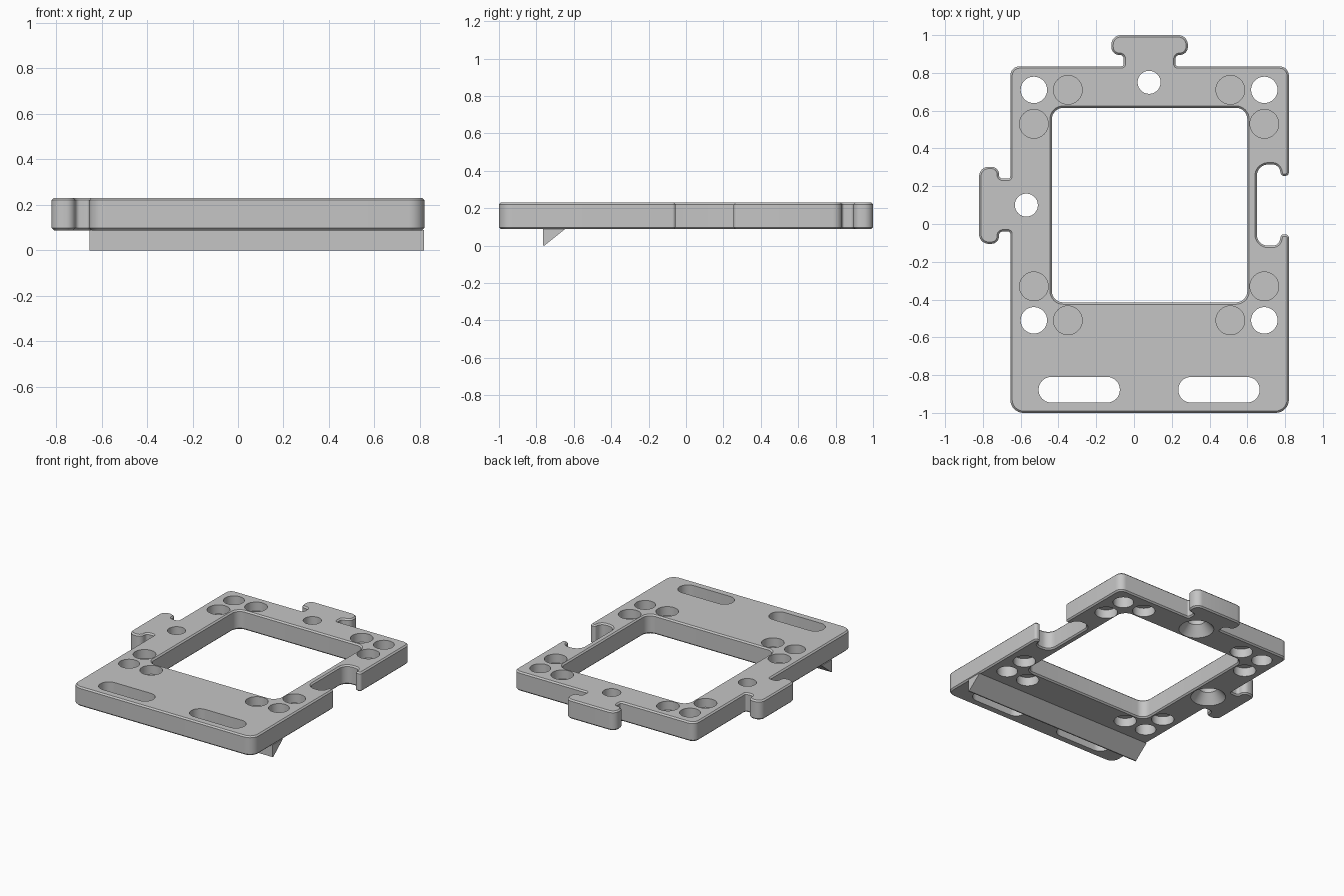
import bpy, bmesh, math
from mathutils import Vector

cube = bpy.data.objects.get("Cube")
if cube:
    bpy.data.objects.remove(cube, do_unlink=True)

grey = bpy.data.materials.new("plain grey")
grey.use_nodes = True
grey.diffuse_color = (0.56, 0.56, 0.56, 1)
grey.node_tree.nodes["Principled BSDF"].inputs["Base Color"].default_value = (0.56, 0.56, 0.56, 1)

BOTTOM, TOP, EDGE = 0.088, 0.23, 0.01


def rounded(corners, steps=8):
    """Counter-clockwise polygon with a fillet of radius r at each (x, y, r)."""
    pts = []
    for i, (x, y, r) in enumerate(corners):
        p = Vector((x, y))
        a = (Vector(corners[i - 1][:2]) - p).normalized()
        b = (Vector(corners[(i + 1) % len(corners)][:2]) - p).normalized()
        half = math.acos(a.dot(b)) / 2
        mid = p + (a + b).normalized() * (r / math.sin(half))
        start = p + a * (r / math.tan(half)) - mid
        end = p + b * (r / math.tan(half)) - mid
        t0 = math.atan2(start.y, start.x)
        turn = math.remainder(math.atan2(end.y, end.x) - t0, math.tau)
        for k in range(steps + 1):
            t = t0 + turn * k / steps
            pts.append(mid + Vector((math.cos(t), math.sin(t))) * r)
    return pts


def rectangle(x0, x1, y0, y1, r):
    return rounded([(x0, y0, r), (x1, y0, r), (x1, y1, r), (x0, y1, r)])


def circle(x, y, r, n=40):
    return [Vector((x + r * math.cos(k * math.tau / n), y + r * math.sin(k * math.tau / n)))
            for k in range(n)]


def inset(pts, d):
    """Move every point inwards by d (outwards if negative)."""
    out = []
    for i, p in enumerate(pts):
        a = (p - pts[i - 1]).normalized()
        b = (pts[(i + 1) % len(pts)] - p).normalized()
        n = Vector((-a.y, a.x)) + Vector((-b.y, b.x))
        out.append(p + n * (2 * d / n.length_squared))
    return out


def wall(bm, pts, levels):
    """Wall through copies of an outline at (z, inset) levels; returns its last ring."""
    rings = [[bm.verts.new((p.x, p.y, z)) for p in inset(pts, d)] for z, d in levels]
    for lo, hi in zip(rings, rings[1:]):
        for i in range(len(pts)):
            bm.faces.new((lo[i - 1], lo[i], hi[i], hi[i - 1]))
    return rings[-1]


def make_object(name, bm):
    bmesh.ops.recalc_face_normals(bm, faces=bm.faces)
    mesh = bpy.data.meshes.new(name)
    bm.to_mesh(mesh)
    bm.free()
    mesh.materials.append(grey)
    obj = bpy.data.objects.new(name, mesh)
    bpy.context.collection.objects.link(obj)
    return obj


# Plate outline with a locking socket on the left side and two locking tabs
outline = rounded([
    (-0.655, -1, 0.07), (0.82, -1, 0.07),
    (0.82, -0.055, 0.019), (0.78, -0.055, 0.015), (0.765, -0.115, 0.04), (0.65, -0.115, 0.06),
    (0.65, 0.315, 0.06), (0.765, 0.315, 0.04), (0.78, 0.255, 0.015), (0.82, 0.255, 0.019),
    (0.82, 0.835, 0.05),
    (0.22, 0.835, 0.012), (0.22, 0.895, 0.02), (0.285, 0.895, 0.042), (0.285, 1, 0.05),
    (-0.12, 1, 0.05), (-0.12, 0.895, 0.042), (-0.055, 0.895, 0.02), (-0.055, 0.835, 0.012),
    (-0.655, 0.835, 0.05),
    (-0.655, 0.24, 0.012), (-0.715, 0.24, 0.02), (-0.715, 0.303, 0.04), (-0.82, 0.303, 0.05),
    (-0.82, -0.105, 0.05), (-0.715, -0.105, 0.04), (-0.715, -0.04, 0.02), (-0.655, -0.04, 0.012),
])
bm = bmesh.new()
wall(bm, outline, [(BOTTOM, EDGE), (BOTTOM + EDGE, 0), (TOP - EDGE, 0), (TOP, EDGE)])

# Central window with chamfered rims
wall(bm, rectangle(-0.435, 0.6, -0.415, 0.615, 0.06),
     [(BOTTOM, -EDGE), (BOTTOM + EDGE, 0), (TOP - EDGE, 0), (TOP, -EDGE)])

# Strap slots
through = [(BOTTOM, 0), (TOP, 0)]
for x in (-0.29, 0.45):
    wall(bm, rectangle(x - 0.215, x + 0.215, -0.945, -0.81, 0.066), through)

# Corner holes, each with two pockets that are closed by a thin web halfway
web = (BOTTOM + TOP) / 2
for sx in (-1, 1):
    for sy in (-1, 1):
        x, y = 0.08 + sx * 0.61, 0.1 + sy * 0.61
        wall(bm, circle(x, y, 0.07), through)
        for px, py in ((x - sx * -0.0 - sx * 0.18, y), (x, y - sy * 0.18)):
            for face, floor in ((BOTTOM, web - 0.006), (TOP, web + 0.006)):
                bm.faces.new(wall(bm, circle(px, py, 0.076), [(face, 0), (floor, 0)]))

# Screw holes, countersunk from below
for x, y in ((0.08, 0.75), (-0.57, 0.1)):
    wall(bm, circle(x, y, 0.061), [(BOTTOM, -0.057), (BOTTOM + 0.07, 0), (TOP, 0)])

# Top and bottom faces, filled around all the openings
for z in (BOTTOM, TOP):
    rims = [e for e in bm.edges if all(abs(v.co.z - z) < 1e-5 for v in e.verts)]
    bmesh.ops.triangle_fill(bm, edges=rims, use_beauty=True, normal=(0, 0, 1))
plate = make_object("frame_plate", bm)

# Wedge-shaped hook bar under the front
bm = bmesh.new()
profile = [(-0.765, 0), (-0.757, 0), (-0.645, BOTTOM + 0.002), (-0.765, BOTTOM + 0.002)]
ends = [[bm.verts.new((x, y, z)) for y, z in profile] for x in (-0.653, 0.818)]
for i in range(4):
    bm.faces.new((ends[0][i - 1], ends[0][i], ends[1][i], ends[1][i - 1]))
for end in ends:
    bm.faces.new(end)
make_object("hook_bar", bm)

# Smooth the round walls, keep the edges crisp
bpy.ops.object.select_all(action="DESELECT")
plate.select_set(True)
bpy.context.view_layer.objects.active = plate
bpy.ops.object.shade_smooth_by_angle(angle=math.radians(30))
